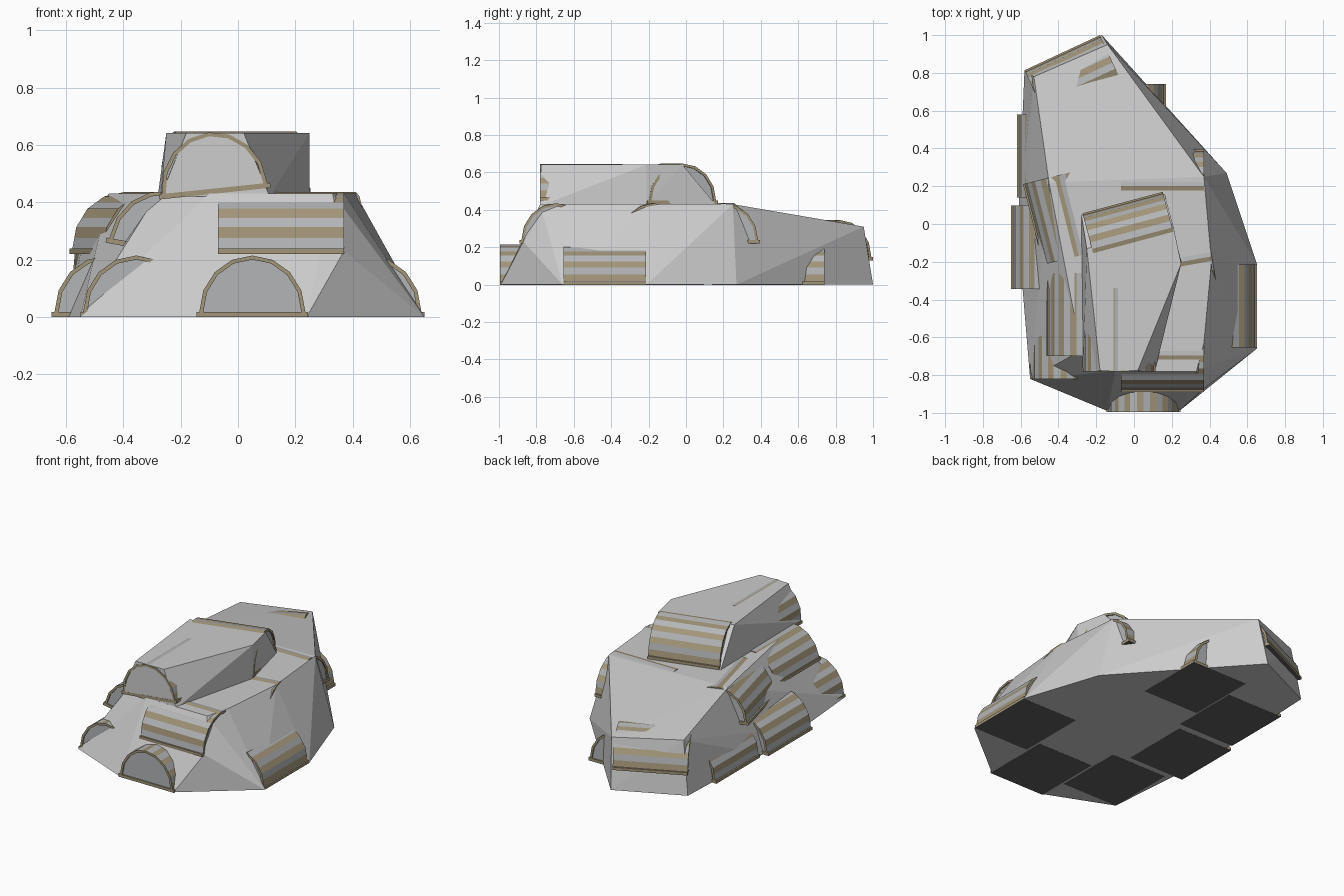
import bpy, bmesh, math

if "Cube" in bpy.data.objects:
    bpy.data.objects.remove(bpy.data.objects["Cube"])

tan = bpy.data.materials.new("tan_trim")
tan.diffuse_color = (0.36, 0.30, 0.19, 1)
tan.use_nodes = True
tan.node_tree.nodes["Principled BSDF"].inputs["Base Color"].default_value = tan.diffuse_color
grey = bpy.data.materials.new("grey_panel")
grey.diffuse_color = (0.45, 0.46, 0.47, 1)
grey.use_nodes = True
grey.node_tree.nodes["Principled BSDF"].inputs["Base Color"].default_value = grey.diffuse_color
dark = bpy.data.materials.new("dark_floor")
dark.diffuse_color = (0.12, 0.12, 0.12, 1)
dark.use_nodes = True
dark.node_tree.nodes["Principled BSDF"].inputs["Base Color"].default_value = dark.diffuse_color

L, W, SLAB, H = 0.44, 0.39, 0.018, 0.215   # hut length, width, floor, height
N = 8                                      # arch segments


def finish(bm, name, mats=()):
    bmesh.ops.recalc_face_normals(bm, faces=bm.faces)
    me = bpy.data.meshes.new(name)
    bm.to_mesh(me)
    bm.free()
    ob = bpy.data.objects.new(name, me)
    bpy.context.collection.objects.link(ob)
    for m in mats:
        me.materials.append(m)
    return ob


def hull(name, points):
    """Faceted mound wrapped around a few corner points."""
    bm = bmesh.new()
    for p in points:
        bm.verts.new(p)
    r = bmesh.ops.convex_hull(bm, input=bm.verts)
    junk = {g for g in r["geom_interior"] + r["geom_unused"]
            if isinstance(g, bmesh.types.BMVert)}
    bmesh.ops.delete(bm, geom=[v for v in junk if v.is_valid], context='VERTS')
    bmesh.ops.dissolve_limit(bm, angle_limit=math.radians(1),
                             verts=bm.verts, edges=bm.edges)
    return finish(bm, name)


def arch(rx, rz, y):
    """Half-round section, each side split in two for the stripes."""
    ring = [(rx * math.cos(math.pi * i / N), y, SLAB + rz * math.sin(math.pi * i / N))
            for i in range(N + 1)]
    out = []
    for a, b in zip(ring, ring[1:]):
        out += [a, tuple((p + q) / 2 for p, q in zip(a, b))]
    return out + [ring[-1]]


def hut(name, x, y, z, turn=0, tilt=0):
    """Half-barrel hut, long axis along y before turning; origin at floor centre."""
    bm = bmesh.new()
    # floor slab
    r = bmesh.ops.create_cube(bm, size=1)
    for v in r["verts"]:
        v.co = (v.co.x * W, v.co.y * L, (v.co.z + 0.5) * SLAB)
    bm.faces.ensure_lookup_table()
    for f in bm.faces:
        f.material_index = 2 if f.calc_center_median().z < SLAB * 0.1 else 0
    # striped shell with rims and recessed end walls
    e, d = L / 2, 0.008
    rows = [[bm.verts.new(p) for p in arch(rx, rz, yy)] for rx, rz, yy in (
        (0.171, H - SLAB - 0.014, -e + d), (0.171, H - SLAB - 0.014, -e),
        (0.185, H - SLAB, -e), (0.185, H - SLAB, e),
        (0.171, H - SLAB - 0.014, e), (0.171, H - SLAB - 0.014, e - d))]
    for k, (a, b) in enumerate(zip(rows, rows[1:])):
        for i in range(2 * N):
            f = bm.faces.new((a[i], a[i + 1], b[i + 1], b[i]))
            f.material_index = (i % 2) if k == 2 else 0
    for row in (rows[0], rows[-1]):
        bm.faces.new(row).material_index = 1
    ob = finish(bm, name, (tan, grey, dark))
    ob.location = (x, y, z)
    ob.rotation_euler = (0, math.radians(tilt), math.radians(turn))
    return ob


# lower mound
hull("lower_mound", [
    (-0.17, 1.0, 0), (-0.58, 0.81, 0), (-0.61, 0.1, 0), (-0.59, -0.34, 0),
    (-0.55, -0.82, 0), (-0.14, -0.99, 0), (0.24, -0.99, 0), (0.65, -0.66, 0),
    (0.65, -0.21, 0), (0.49, 0.27, 0),
    (-0.14, 0.95, 0.31), (-0.53, 0.78, 0.33), (-0.45, 0.22, 0.43),
    (-0.28, -0.67, 0.43), (-0.1, -0.78, 0.43), (0.33, -0.78, 0.43),
    (0.37, -0.63, 0.43), (0.41, -0.2, 0.43), (0.37, 0.25, 0.43),
    (0.37, -0.87, 0.23), (0.54, -0.3, 0.19)])

# upper mound
hull("upper_mound", [
    (-0.27, -0.78, 0.42), (0.11, -0.78, 0.42), (0.25, -0.21, 0.42),
    (0.16, 0.165, 0.42), (-0.28, 0.055, 0.42),
    (-0.18, -0.775, 0.642), (0.02, -0.775, 0.642), (0.25, -0.21, 0.642),
    (0.21, -0.02, 0.642), (-0.25, -0.13, 0.642)])

# huts: ground ring, middle ring, top
for name, *args in (
        ("ground_hut_front", 0.05, -0.775, -0.001),
        ("ground_hut_right", 0.455, -0.435, -0.001),
        ("ground_hut_back", -0.025, 0.52, -0.001),
        ("ground_hut_left", -0.455, -0.123, -0.001),
        ("ground_hut_left_back", -0.425, 0.36, -0.001),
        ("ground_hut_left_front", -0.355, -0.60, -0.001),
        ("raised_hut_back", -0.298, 0.73, 0.13, 115),
        ("middle_hut_front", 0.15, -0.695, 0.22, 90),
        ("middle_hut_right_back", 0.15, 0.2, 0.22, 90),
        ("middle_hut_right", 0.195, -0.21, 0.22, 100),
        ("middle_hut_left_front", -0.27, -0.48, 0.225, 0, 10),
        ("middle_hut_left_back", -0.345, 0.045, 0.22, 14),
        ("top_hut_front", -0.08, -0.56, 0.43, 0, -6),
        ("top_hut_back", -0.01, -0.075, 0.432, 105)):
    hut(name, *args)
